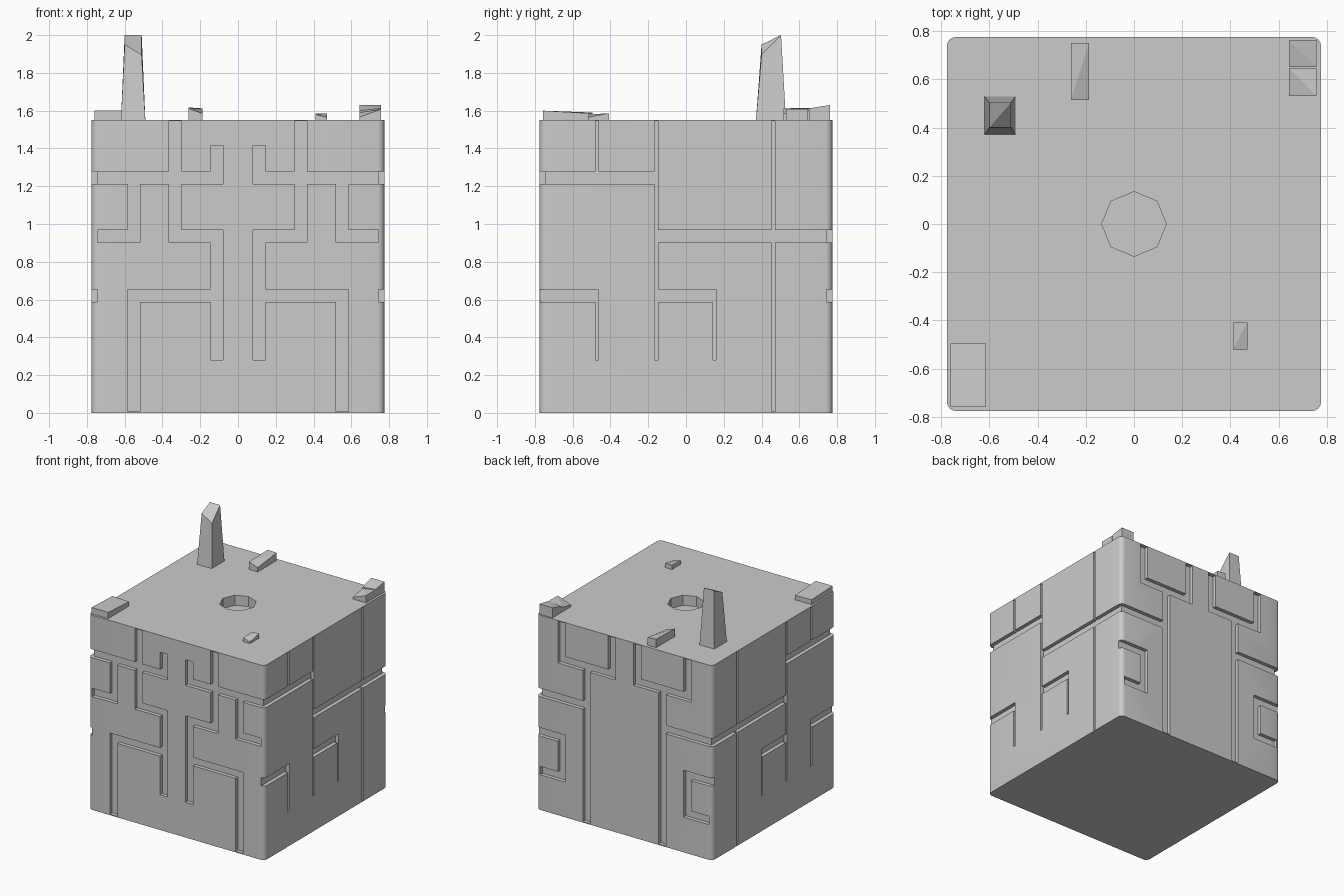
import bpy, bmesh, math
from mathutils import Matrix

if "Cube" in bpy.data.objects:
    bpy.data.objects.remove(bpy.data.objects["Cube"])

H = 0.775          # half width of the block
TOP = 1.55         # height of the block
D = 0.03           # groove depth
OUT = 0.06         # how far cutters stick out of the face
W = 0.033          # half width of a wide groove
T = 0.009          # half width of a thin groove
HI, LO = TOP - 0.006, 0.008
ROWS = R4, R3, R2, R1 = 1.245, 0.935, 0.621, 0.313
C1, C2, C3 = 0.112, 0.333, 0.553


def add_box(bm, x0, x1, y0, y1, z0, z1):
    ret = bmesh.ops.create_cube(bm, size=1)
    for v in ret["verts"]:
        v.co.x = x1 if v.co.x > 0 else x0
        v.co.y = y1 if v.co.y > 0 else y0
        v.co.z = z1 if v.co.z > 0 else z0
    return ret["verts"]


def finish(name, bm):
    bmesh.ops.recalc_face_normals(bm, faces=bm.faces)
    me = bpy.data.meshes.new(name)
    bm.to_mesh(me)
    bm.free()
    ob = bpy.data.objects.new(name, me)
    bpy.context.collection.objects.link(ob)
    return ob


# Block with rounded upright corners
bm = bmesh.new()
add_box(bm, -H, H, -H, H, 0, TOP)
upright = [e for e in bm.edges if abs(e.verts[0].co.z - e.verts[1].co.z) > 1]
bmesh.ops.bevel(bm, geom=upright, offset=0.035, segments=4, profile=0.5, affect='EDGES')
block = finish("carved_block", bm)


def row(z, a, b):
    return (a, b, z - W, z + W)


def col(u, z0, z1, w=W):
    return (u - w, u + w, z0, z1)


EDGE = H + OUT     # run out past the corner
IN = H - 0.032     # stop just before the corner rounding

# Groove rectangles (along face, height), half of front and back, whole side
front = [
    row(R4, C1 - W, EDGE), col(C2, R4, HI), col(C1, R4 - W, 1.415),
    col(C3, R3 - W, R4), row(R3, C3 - W, IN),
    col(C2, R3 - W, R4), row(R3, C1 - W, C2 + W), col(C1, 0.28, R3 + W),
    row(R2, C1, C3 + W), col(C3, LO, R2 + W),
]
back = [
    col(C3, R4 - W, HI), col(C1, R4 - W, HI), row(R4, C1 - W, C3 + W),
    col(C2, LO, R4), row(R3, C2, EDGE),
    row(R2, C3 - W, EDGE), col(C3, R1 - W, R2 + W), row(R1, C3 - W, IN),
]
side = [
    row(R4, -EDGE, -0.148), col(-0.471, R4, HI, T), col(-0.157, 0.28, HI, T),
    col(0.462, LO, HI, T), row(R3, -0.157, EDGE),
    row(R2, -EDGE, -0.462), col(-0.471, 0.28, R2 + W, T),
    row(R2, -0.157, 0.16), col(0.151, 0.28, R2 + W, T),
]

# Groove cutter, mirrored left to right
bm = bmesh.new()
for s in (-1, 1):
    for u0, u1, z0, z1 in front:
        a, b = sorted((s * u0, s * u1))
        add_box(bm, a, b, -H - OUT, -H + D, z0, z1)
    for u0, u1, z0, z1 in back:
        a, b = sorted((s * u0, s * u1))
        add_box(bm, a, b, H - D, H + OUT, z0, z1)
    for y0, y1, z0, z1 in side:
        a, b = sorted((s * (H - D), s * (H + OUT)))
        add_box(bm, a, b, y0, y1, z0, z1)
# Eight-sided socket in the top
bmesh.ops.create_cone(bm, cap_ends=True, segments=8, radius1=0.134, radius2=0.134,
                      depth=0.2, matrix=Matrix.Translation((0, 0, TOP + 0.02)))
cutter = finish("groove_cutter", bm)
cutter.hide_render = True

mod = block.modifiers.new("grooves", 'BOOLEAN')
mod.operation = 'DIFFERENCE'
mod.solver = 'EXACT'
mod.use_self = True
mod.object = cutter
bpy.context.view_layer.objects.active = block
block.select_set(True)
bpy.ops.object.modifier_apply(modifier=mod.name)
bpy.data.objects.remove(cutter)
bpy.ops.object.shade_smooth_by_angle(angle=math.radians(30))


# Slanted stubs: top corner heights in order front-left, front-right, back-left, back-right
def stub(name, x0, x1, y0, y1, heights, inset=(0, 0, 0)):
    bm = bmesh.new()
    ix, iy0, iy1 = inset
    xm, ym = (x0 + x1) / 2, (y0 + y1) / 2
    for v in add_box(bm, x0, x1, y0, y1, TOP - 0.01, TOP + 1):
        if v.co.z > TOP:
            right, rear = v.co.x > xm, v.co.y > ym
            v.co.z = heights[right + 2 * rear]
            v.co.x += -ix if right else ix
            v.co.y += -iy1 if rear else iy0
    bmesh.ops.triangulate(bm, faces=[f for f in bm.faces if f.calc_center_median().z > min(heights) - 0.005
                                     and abs(f.normal.z) > 0.3])
    return finish(name, bm)


stub("tall_spike", -0.62, -0.49, 0.37, 0.53, (1.95, 1.895, 2.0, 2.0), (0.02, 0.03, 0.027))
stub("front_left_stub", -0.76, -0.613, -0.757, -0.495, (1.6, 1.6, 1.59, 1.585))
stub("front_right_stub", 0.41, 0.47, -0.52, -0.408, (1.58, 1.565, 1.586, 1.586))
stub("back_middle_stub", -0.262, -0.187, 0.515, 0.75, (1.612, 1.585, 1.617, 1.612))
stub("back_right_low_stub", 0.642, 0.757, 0.53, 0.646, (1.565, 1.608, 1.59, 1.61))
stub("back_right_high_stub", 0.642, 0.757, 0.65, 0.762, (1.6, 1.612, 1.63, 1.63))
